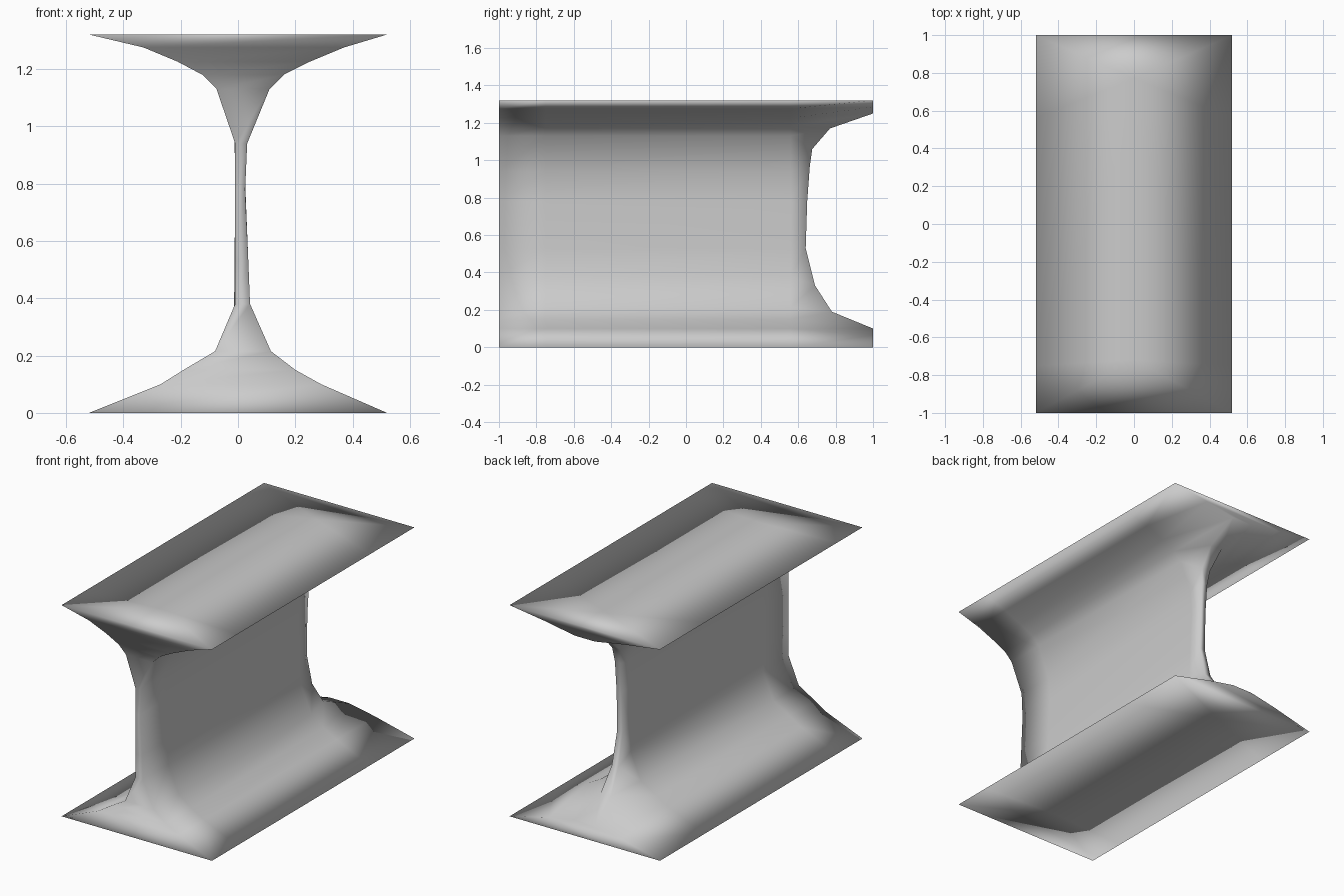
import bpy, bmesh

if "Cube" in bpy.data.objects:
    bpy.data.objects.remove(bpy.data.objects["Cube"])

# Cross-section levels, bottom to top: z, left x, right x
section = [(0, -.52, .52), (.10, -.27, .29), (.15, -.19, .20), (.215, -.08, .115),
           (.38, -.01, .042), (.53, -.01, .036), (.78, -.01, .025), (.94, -.01, .032),
           (1.13, -.075, .11), (1.18, -.125, .16), (1.225, -.21, .25),
           (1.275, -.33, .37), (1.32, -.52, .52)]
# Back end at the same levels: z, half width, y (web recessed, flanges run out)
back_end = [(0, .52, 1), (.065, .25, 1), (.10, .07, 1), (.19, .035, .78),
            (.33, .022, .69), (.53, .02, .64), (.78, .018, .648), (.97, .02, .662),
            (1.06, .03, .675), (1.17, .04, .77), (1.25, .07, 1),
            (1.285, .27, 1), (1.32, .52, 1)]

bm = bmesh.new()


def face(*verts):
    bm.faces.new(verts)


# Rows of left/right points along the length
rows = []
for y in (-1, -.75, .56):
    rows.append([(bm.verts.new((l, y, z)), bm.verts.new((r, y, z))) for z, l, r in section])
rows.append([(bm.verts.new((.008 * (h < .05) - h, y, z)), bm.verts.new((.008 * (h < .05) + h, y, z)))
             for z, h, y in back_end])

# Concave sides
levels = len(section)
for a, b in zip(rows, rows[1:]):
    for k in range(levels - 1):
        for s in (0, 1):
            face(a[k][s], b[k][s], b[k + 1][s], a[k + 1][s])

# Flat front end and recessed back end
for row in (rows[0], rows[-1]):
    for k in range(levels - 1):
        face(row[k][0], row[k][1], row[k + 1][1], row[k + 1][0])

# Top and bottom plates, with a centre line and hipped ends
for k, z in ((0, 0), (levels - 1, 1.32)):
    mid = [bm.verts.new((0, y, z)) for y in (-.72, -.5, .56, .77)]
    face(rows[0][k][0], rows[0][k][1], mid[0])
    face(rows[-1][k][0], rows[-1][k][1], mid[3])
    for s in (0, 1):
        p = [row[k][s] for row in rows]
        face(p[0], p[1], mid[0])
        face(p[1], mid[1], mid[0])
        face(p[1], p[2], mid[2], mid[1])
        face(p[2], mid[3], mid[2])
        face(p[2], p[3], mid[3])

bmesh.ops.recalc_face_normals(bm, faces=bm.faces)
for f in bm.faces:
    f.smooth = True
mesh = bpy.data.meshes.new("flared_beam")
bm.to_mesh(mesh)
bm.free()
beam = bpy.data.objects.new("flared_beam", mesh)
bpy.context.collection.objects.link(beam)
